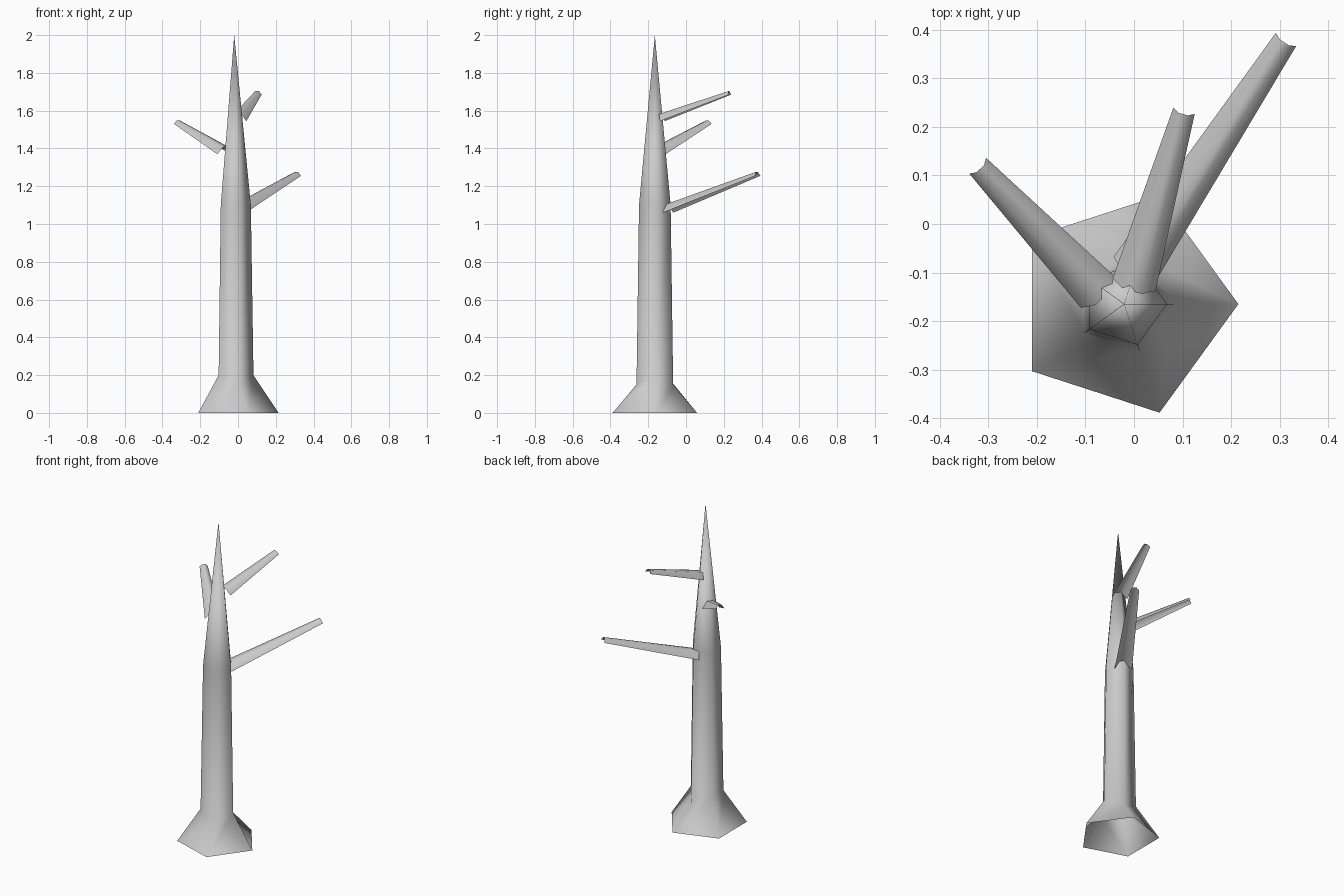
import bpy, bmesh
from math import cos, sin, tau
from mathutils import Vector

cube = bpy.data.objects.get("Cube")
if cube:
    bpy.data.objects.remove(cube, do_unlink=True)

bark = bpy.data.materials.new("grey bark")
bark.use_nodes = True
grey = (0.6, 0.6, 0.6, 1)
bark.diffuse_color = grey
bark.node_tree.nodes["Principled BSDF"].inputs["Base Color"].default_value = grey


def loft(name, rings, closed, tip=None):
    """Skin a list of point rings, optionally ending in a point."""
    bm = bmesh.new()
    loops = [[bm.verts.new(p) for p in ring] for ring in rings]
    n = len(loops[0])
    sides = range(n if closed else n - 1)
    for a, b in zip(loops, loops[1:]):
        for i in sides:
            j = (i + 1) % n
            bm.faces.new((a[i], a[j], b[j], b[i]))
    if tip:
        top = bm.verts.new(tip)
        for i in sides:
            bm.faces.new((loops[-1][i], loops[-1][(i + 1) % n], top))
    for f in bm.faces:
        f.smooth = True
    mesh = bpy.data.meshes.new(name)
    bm.to_mesh(mesh)
    bm.free()
    mesh.materials.append(bark)
    obj = bpy.data.objects.new(name, mesh)
    bpy.context.collection.objects.link(obj)


# Five-sided trunk: flared foot, uneven root collar, shaft and spike
SIDES = 5
cx, cy = -0.02, -0.165


def trunk_ring(radius, heights):
    return [(cx + radius * cos(tau * i / SIDES), cy + radius * sin(tau * i / SIDES), heights[i])
            for i in range(SIDES)]


loft("trunk", [trunk_ring(0.235, [0] * SIDES),
               trunk_ring(0.102, [0.2, 0.15, 0.2, 0.2, 0.15]),
               trunk_ring(0.088, [1.1] * SIDES)], True, (cx, cy, 2))

# Branches: tapered open arches, hollow underneath
ARCH = [(1, 0), (0.45, 0.85), (-0.45, 0.85), (-1, 0)]


def branch(name, start, end, width):
    start, end = Vector(start), Vector(end)
    axis = (end - start).normalized()
    side = axis.cross(Vector((0, 0, 1))).normalized()
    up = side.cross(axis)
    rings = [[c + (side * u + up * v) * r for u, v in ARCH]
             for c, r in ((start, width / 2), (end, width / 4))]
    loft(name, rings, False)


branch("lower_left_branch", (0, -0.095, 1.06), (0.313, 0.38, 1.255), 0.1)
branch("middle_right_branch", (-0.075, -0.14, 1.37), (-0.322, 0.12, 1.53), 0.095)
branch("upper_back_branch", (0, -0.125, 1.545), (0.103, 0.233, 1.685), 0.092)
